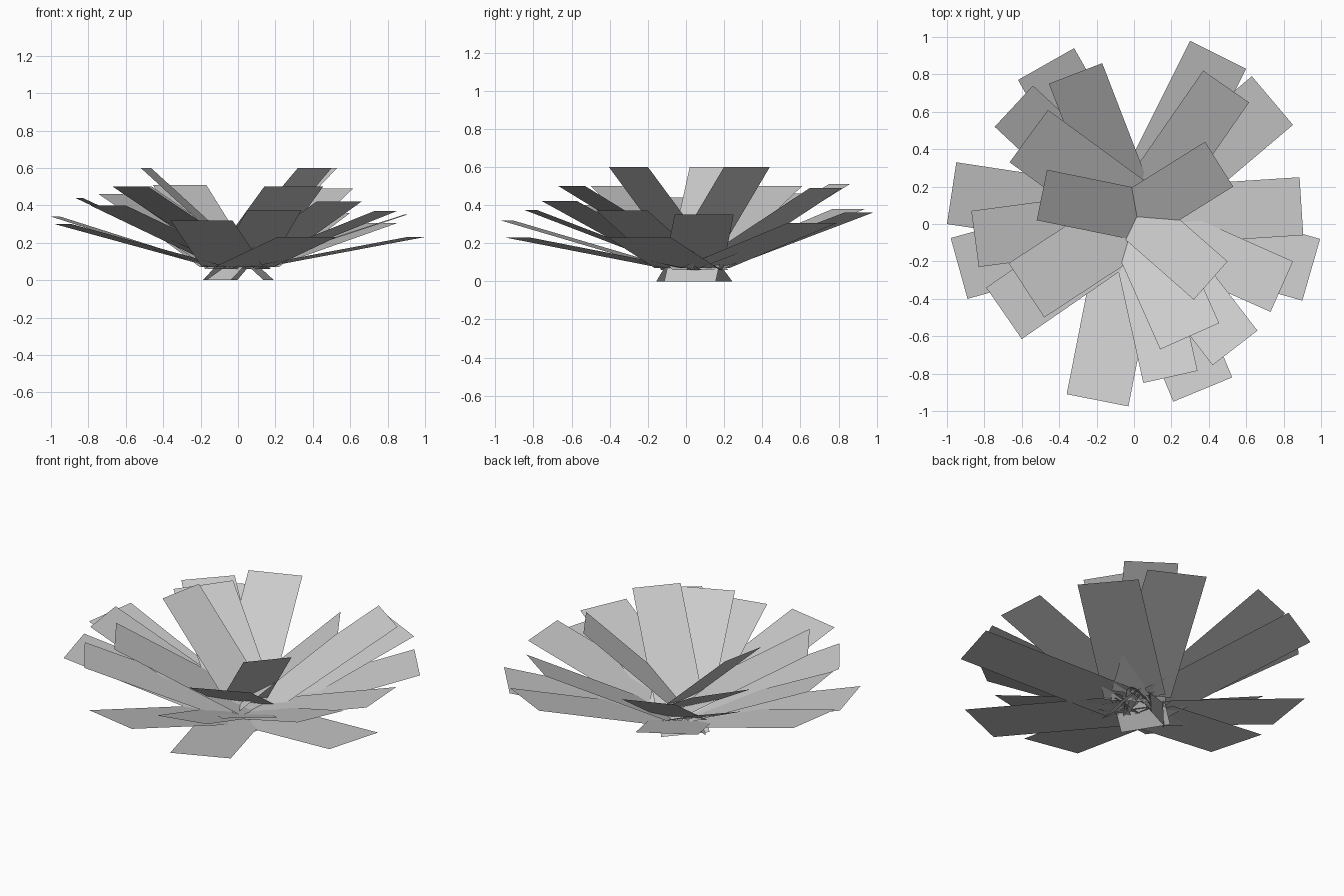
import bpy
from mathutils import Vector

cube = bpy.data.objects.get("Cube")
if cube:
    bpy.data.objects.remove(cube)

# One grey for every leaf
grey = bpy.data.materials.new("leaf_grey")
grey.use_nodes = True
colour = (0.6, 0.6, 0.6, 1.0)
grey.diffuse_color = colour
grey.node_tree.nodes["Principled BSDF"].inputs["Base Color"].default_value = colour

LEAF_LENGTH = 0.9


def make_leaf(name, tip, base_z):
    """Flat rectangular leaf, sloping from a level tip edge down to the heart."""
    x1, y1, x2, y2, z = tip
    a, b = Vector((x1, y1, 0)), Vector((x2, y2, 0))
    outward = (b - a).cross(Vector((0, 0, 1))).normalized()
    if outward.dot(a + b) < 0:
        outward.negate()
        a, b = b, a
    drop = z - base_z
    run = (LEAF_LENGTH ** 2 - drop ** 2) ** 0.5
    up = Vector((0, 0, z))
    inner = Vector((0, 0, base_z)) - outward * run
    mesh = bpy.data.meshes.new(name)
    # wound so that the upper side is the front face
    mesh.from_pydata([a + up, b + up, b + inner, a + inner], [], [(3, 2, 1, 0)])
    mesh.materials.append(grey)
    if mesh.polygons[0].normal.z < 0:
        mesh.flip_normals()
    leaf = bpy.data.objects.new(name, mesh)
    bpy.context.collection.objects.link(leaf)


# Tip edges: x, y of both corners and the tip height
# Steep leaves at the heart, crossing each other and standing on the ground
heart_leaves = [
    (0.38, 0.44, 0.53, 0.20, 0.60),
    (0.50, -0.20, 0.32, -0.405, 0.60),
    (-0.52, 0.02, -0.465, 0.29, 0.60),
]
# Half-raised leaves
middle_leaves = [
    (0.37, 0.82, 0.615, 0.65, 0.49),
    (0.455, -0.53, 0.14, -0.67, 0.50),
    (-0.48, -0.50, -0.67, -0.21, 0.50),
    (-0.665, 0.33, -0.46, 0.61, 0.50),
    (-0.455, 0.75, -0.17, 0.86, 0.51),
    (0.85, -0.20, 0.73, -0.47, 0.37),
    (0.66, -0.57, 0.42, -0.755, 0.42),
    (0.34, -0.785, 0.05, -0.85, 0.375),
    (-0.83, -0.23, -0.87, 0.07, 0.44),
    (-0.745, 0.52, -0.54, 0.74, 0.46),
]
# Low spreading leaves around the rim
outer_leaves = [
    (0.30, 0.98, 0.60, 0.83, 0.36),
    (0.63, 0.79, 0.85, 0.53, 0.305),
    (0.885, 0.25, 0.905, -0.06, 0.35),
    (0.995, -0.08, 0.90, -0.41, 0.23),
    (0.525, -0.82, 0.21, -0.95, 0.23),
    (-0.03, -0.975, -0.36, -0.91, 0.32),
    (-0.60, -0.615, -0.79, -0.34, 0.40),
    (-0.89, -0.40, -0.98, -0.075, 0.30),
    (-1.0, 0.0, -0.95, 0.33, 0.34),
    (-0.62, 0.77, -0.32, 0.94, 0.38),
]

for tier, tips, base_z in (("heart", heart_leaves, 0.0),
                           ("middle", middle_leaves, 0.06),
                           ("outer", outer_leaves, 0.07)):
    for i, tip in enumerate(tips, 1):
        make_leaf(f"{tier}_leaf_{i}", tip, base_z)
